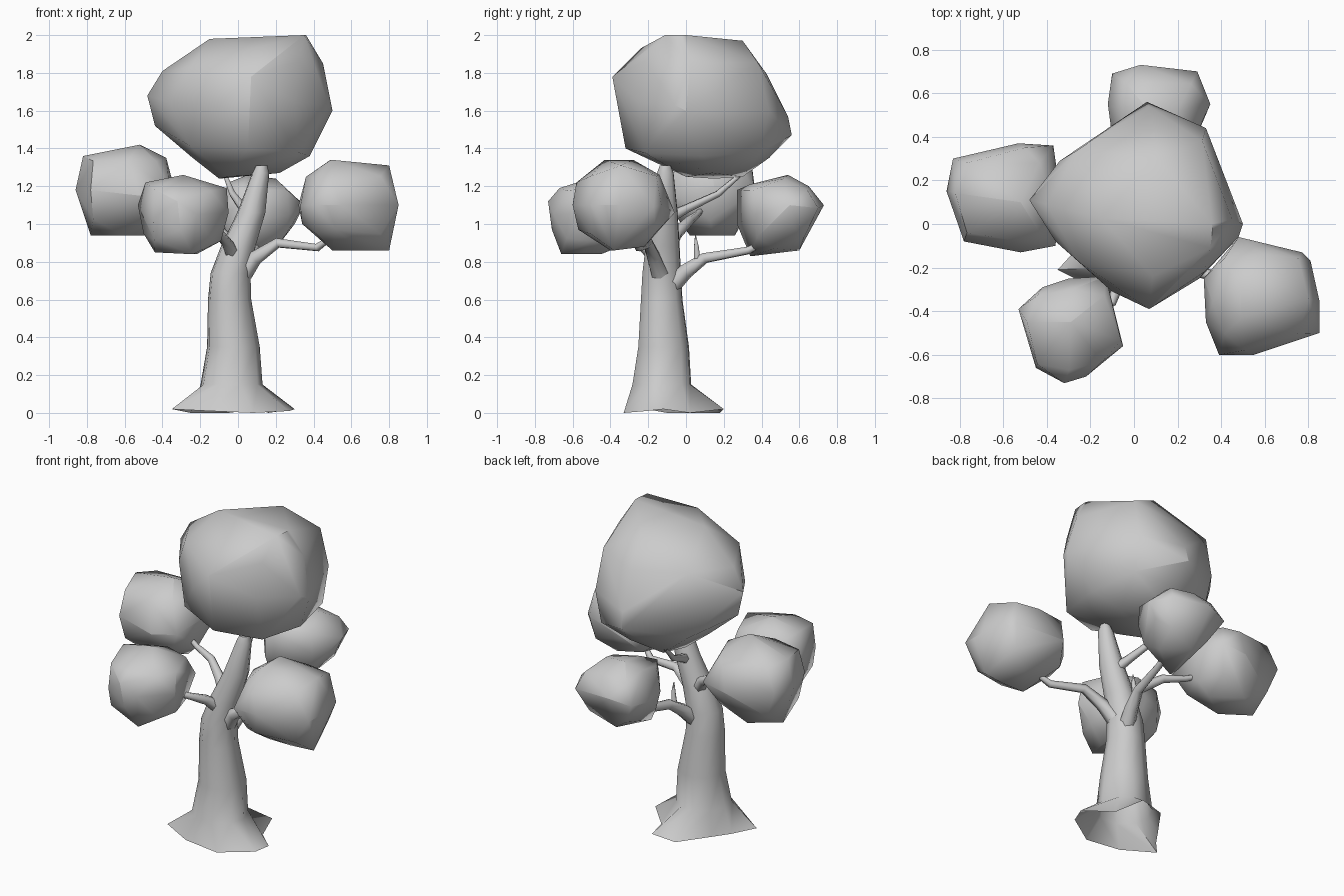
import bpy, bmesh
from math import cos, sin
from itertools import product

if "Cube" in bpy.data.objects:
    bpy.data.objects.remove(bpy.data.objects["Cube"])


def finish(name, bm):
    bmesh.ops.recalc_face_normals(bm, faces=bm.faces)
    mesh = bpy.data.meshes.new(name)
    bm.to_mesh(mesh)
    bm.free()
    mesh.shade_smooth()
    mesh.set_sharp_from_angle(angle=0.95)
    obj = bpy.data.objects.new(name, mesh)
    bpy.context.collection.objects.link(obj)
    return obj


def chord(poly, axis, value):
    """Span of an outline along the other axis where this axis equals value."""
    values = [p[axis] for p in poly]
    value = min(max(value, min(values) + 1e-4), max(values) - 1e-4)
    hits = []
    for p, q in zip(poly, poly[1:] + poly[:1]):
        if (p[axis] >= value) != (q[axis] >= value):
            t = (value - p[axis]) / (q[axis] - p[axis])
            hits.append(p[1 - axis] + t * (q[1 - axis] - p[1 - axis]))
    return min(hits), max(hits)


def inside(poly, a, b):
    low, high = chord(poly, 0, a)
    return low <= b <= high


def foliage(name, front, side, top):
    """Faceted leaf clump: hull around three outlines (xz, yz, xy) plus rounded corners."""
    cx, hx, cy, hy, cz, hz = [
        v for lo, hi in ((min(p[0] for p in front), max(p[0] for p in front)),
                         (min(p[0] for p in side), max(p[0] for p in side)),
                         (min(p[1] for p in front), max(p[1] for p in front)))
        for v in ((lo + hi) / 2, (hi - lo) / 2)]

    def depth(poly_a, axis_a, a, wa, poly_b, axis_b, b, wb):
        wa, wb = wa ** 4 + .001, wb ** 4 + .001
        return (wa * sum(chord(poly_a, axis_a, a)) + wb * sum(chord(poly_b, axis_b, b))) / (wa + wb) / 2

    points = []
    for x, z in front:
        points.append((x, depth(top, 0, x, abs(x - cx) / hx, side, 1, z, abs(z - cz) / hz), z))
    for y, z in side:
        points.append((depth(top, 1, y, abs(y - cy) / hy, front, 1, z, abs(z - cz) / hz), y, z))
    for x, y in top:
        points.append((x, y, depth(front, 0, x, abs(x - cx) / hx, side, 0, y, abs(y - cy) / hy)))
    for a, b, c in product((-1, 1), repeat=3):
        f = .64
        while f > .3:
            x, y, z = cx + a * hx * f, cy + b * hy * f, cz + c * hz * f
            if inside(front, x, z) and inside(side, y, z) and inside(top, x, y):
                break
            f -= .02
        points.append((x, y, z))
    bm = bmesh.new()
    for p in points:
        bm.verts.new(p)
    bmesh.ops.convex_hull(bm, input=bm.verts)
    loose = [v for v in bm.verts if not v.link_faces]
    bmesh.ops.delete(bm, geom=loose, context='VERTS')
    return finish(name, bm)


def loft(bm, rings):
    """Skin closed rings; the underside stays open."""
    loops = [[bm.verts.new(p) for p in ring] for ring in rings]
    n = len(loops[0])
    for low, high in zip(loops, loops[1:]):
        for i in range(n):
            j = (i + 1) % n
            bm.faces.new((low[i], low[j], high[j], high[i]))
    bm.faces.new(loops[-1])


def branch(name, path):
    """Tapered crooked limb; path entries are x, y, z, radius."""
    curve = bpy.data.curves.new(name, 'CURVE')
    curve.dimensions = '3D'
    curve.bevel_depth = 1
    curve.bevel_resolution = 1
    spline = curve.splines.new('POLY')
    spline.points.add(len(path) - 1)
    for point, (x, y, z, r) in zip(spline.points, path):
        point.co = (x, y, z, 1)
        point.radius = r
    obj = bpy.data.objects.new(name, curve)
    bpy.context.collection.objects.link(obj)


# Trunk: star-shaped root flare lofted into a leaning, tapering column
roots = [(.16, .02, 0), (.10, .20, .02), (-.05, .18, 0), (-.18, .0, 0), (-.25, -.10, 0),
         (-.35, -.21, .02), (-.15, -.31, .01), (.08, -.33, 0), (.27, -.21, .01), (.30, -.12, .02)]
angles = [.75, 1.25, 1.75, 2.4, 3.0, 3.6, 4.3, 5.0, 5.7, 6.28]
sections = [(-.035, -.13, .15, .165, .16), (-.025, -.12, .35, .14, .138),
            (-.045, -.13, .60, .115, .113), (-.04, -.13, .74, .106, .105),
            (0, -.125, .88, .092, .093), (.07, -.115, 1.06, .075, .072),
            (.12, -.11, 1.27, .045, .045), (.125, -.11, 1.31, .03, .03)]
rings = [roots]
for cx, cy, z, rx, ry in sections:
    rings.append([(cx + rx * cos(a), cy + ry * sin(a), z) for a in angles])
bm = bmesh.new()
loft(bm, rings)
finish("trunk", bm)

# Branches reaching into each leaf clump
branch("right_branch", [(.03, -.14, .74, .05), (.09, -.17, .82, .04), (.21, -.2, .90, .028),
                        (.42, -.25, .875, .022), (.52, -.3, .95, .012)])
branch("back_branch", [(-.01, -.08, .67, .05), (.02, .0, .75, .042), (.05, .1, .82, .03),
                       (.09, .33, .86, .022), (.11, .45, .92, .012)])
branch("back_twig", [(.04, .06, .8, .02), (.05, .055, .88, .014), (.05, .05, .94, .003)])
branch("left_branch", [(-.01, -.1, .86, .045), (-.09, -.05, .95, .033), (-.2, .02, 1.02, .025),
                       (-.33, .06, 1.05, .018), (-.5, .12, 1.12, .01)])
branch("front_left_branch", [(-.02, -.16, .83, .045), (-.06, -.24, .9, .03),
                             (-.1, -.36, .96, .02), (-.25, -.45, 1.0, .012)])
branch("upper_branch", [(.07, -.1, 1.03, .035), (.03, .0, 1.08, .025),
                        (-.03, .17, 1.16, .018), (-.08, .32, 1.29, .01)])

# Large crown
foliage("crown",
        [(-.48, 1.68), (-.40, 1.81), (-.23, 1.91), (-.15, 1.98), (.36, 2.0), (.45, 1.85),
         (.50, 1.6), (.38, 1.36), (.22, 1.27), (-.10, 1.24), (-.24, 1.35), (-.44, 1.52)],
        [(-.39, 1.78), (-.24, 1.93), (-.11, 2.0), (0, 2.0), (.30, 1.97), (.43, 1.79),
         (.54, 1.57), (.56, 1.47), (.44, 1.35), (.30, 1.25), (0, 1.25), (-.32, 1.40)],
        [(-.48, .11), (-.34, .29), (.06, .56), (.33, .44), (.50, 0), (.48, -.06),
         (.30, -.25), (.07, -.39), (-.10, -.31), (-.36, -.08)])

# Four smaller leaf clumps
foliage("left_foliage",
        [(-.86, 1.18), (-.82, 1.36), (-.52, 1.42), (-.38, 1.35), (-.34, 1.2),
         (-.37, 1.02), (-.45, .94), (-.78, .94)],
        [(-.13, 1.15), (-.07, 1.34), (.1, 1.42), (.35, 1.3), (.37, 1.15), (.26, .94), (.02, .94)],
        [(-.86, .15), (-.83, .30), (-.53, .37), (-.37, .36), (-.34, .15), (-.36, -.10),
         (-.52, -.13), (-.78, -.08)])
foliage("front_left_foliage",
        [(-.53, 1.1), (-.49, 1.22), (-.29, 1.26), (-.06, 1.19), (-.05, 1.06),
         (-.09, .91), (-.22, .84), (-.44, .85), (-.50, .95)],
        [(-.73, 1.12), (-.67, 1.19), (-.45, 1.26), (-.3, 1.2), (-.24, 1.05), (-.3, .9),
         (-.45, .84), (-.66, .84), (-.71, .97)],
        [(-.53, -.39), (-.42, -.29), (-.30, -.25), (-.13, -.24), (-.05, -.56),
         (-.22, -.70), (-.32, -.73), (-.45, -.66)])
foliage("right_foliage",
        [(.32, 1.1), (.36, 1.25), (.49, 1.34), (.80, 1.31), (.85, 1.1), (.80, .86),
         (.50, .86), (.34, 1.0)],
        [(-.60, 1.1), (-.58, 1.22), (-.43, 1.34), (-.28, 1.34), (-.14, 1.26), (-.06, 1.06),
         (-.22, .88), (-.40, .86), (-.57, .97)],
        [(.32, -.25), (.48, -.06), (.77, -.13), (.81, -.17), (.85, -.35), (.85, -.50),
         (.55, -.60), (.39, -.60), (.33, -.45)])
foliage("back_foliage",
        [(-.12, 1.05), (-.05, 1.22), (.05, 1.26), (.20, 1.24), (.35, 1.1), (.30, 1.0),
         (.20, .87), (0, .83)],
        [(.27, 1.18), (.34, 1.21), (.54, 1.26), (.65, 1.2), (.73, 1.1), (.60, .86),
         (.34, .83), (.27, 1.0)],
        [(-.12, .55), (-.10, .69), (.03, .73), (.29, .70), (.35, .55), (.27, .36),
         (0, .27), (-.10, .40)])
